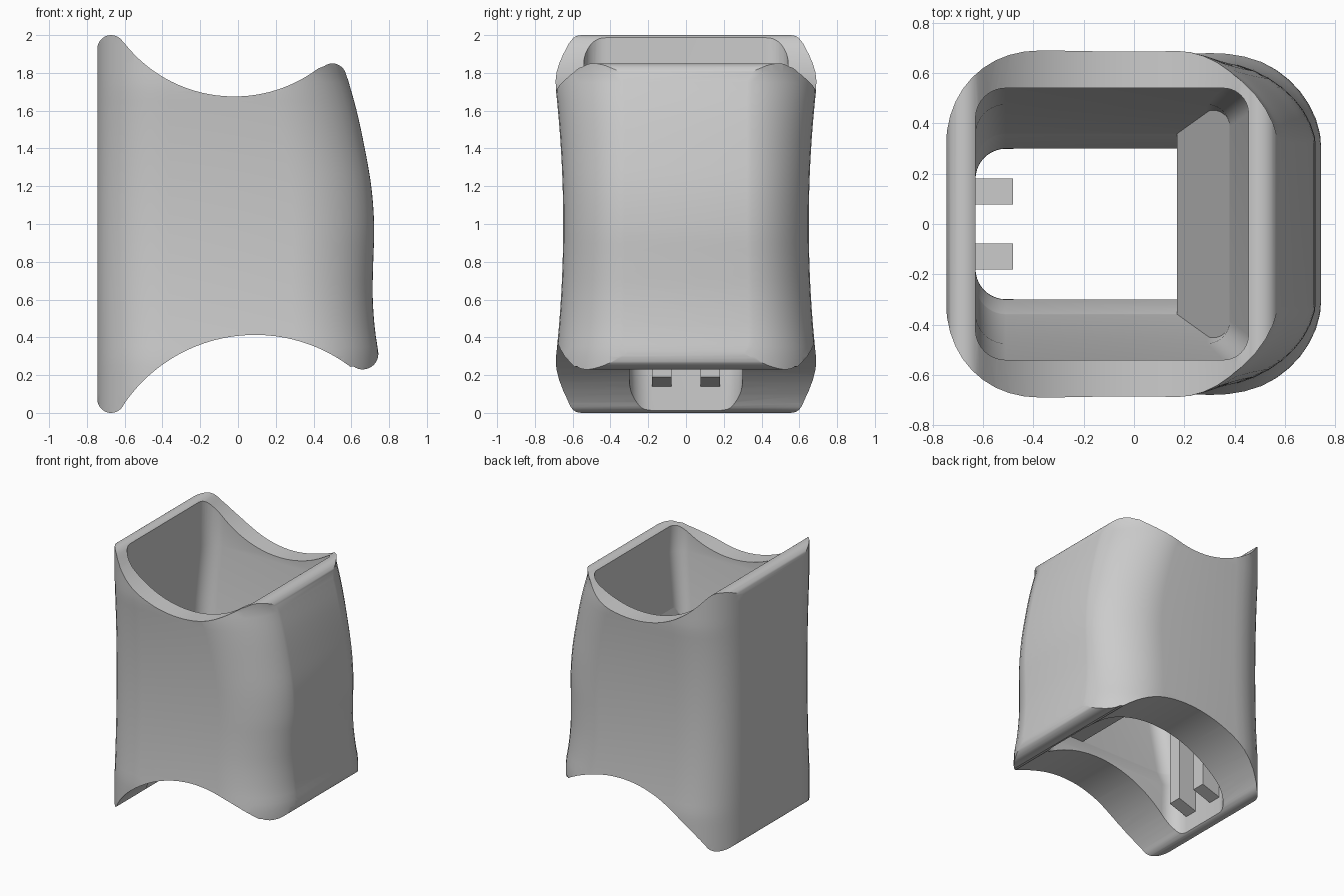
import bpy, bmesh, math

if "Cube" in bpy.data.objects:
    bpy.data.objects.remove(bpy.data.objects["Cube"])

grey = bpy.data.materials.new("plain grey")
grey.diffuse_color = (0.6, 0.6, 0.6, 1)
grey.use_nodes = True
grey.node_tree.nodes["Principled BSDF"].inputs["Base Color"].default_value = grey.diffuse_color


def make_object(name, bm):
    bmesh.ops.recalc_face_normals(bm, faces=bm.faces)
    mesh = bpy.data.meshes.new(name)
    bm.to_mesh(mesh)
    bm.free()
    mesh.materials.append(grey)
    obj = bpy.data.objects.new(name, mesh)
    bpy.context.collection.objects.link(obj)
    return obj


def loft(name, rings):
    """Closed solid through rings that share one point count."""
    bm = bmesh.new()
    rows = [[bm.verts.new(p) for p in ring] for ring in rings]
    n = len(rows[0])
    for a, b in zip(rows, rows[1:]):
        for i in range(n):
            j = (i + 1) % n
            bm.faces.new((a[i], a[j], b[j], b[i]))
    bm.faces.new(rows[0][::-1])
    bm.faces.new(rows[-1])
    return make_object(name, bm)


def section(z, x0, x1, hy, left, right, steps=10):
    """Rounded rectangle at height z; left/right are corners (rx, ry, power)."""
    pts = []
    for sx, sy, q in ((1, 1, 0), (-1, 1, 1), (-1, -1, 2), (1, -1, 3)):
        rx, ry, power = right if sx > 0 else left
        cx = x1 - rx if sx > 0 else x0 + rx
        for k in range(steps + 1):
            a = math.pi / 2 * (q + k / steps)
            c, s = abs(math.cos(a)), abs(math.sin(a))
            pts.append((cx + sx * rx * c ** (2 / power),
                        sy * (hy - ry + ry * s ** (2 / power)), z))
    return pts


def arc(cx, cz, r, a0, a1, n=14):
    out = []
    for i in range(n + 1):
        a = math.radians(a0 + (a1 - a0) * i / n)
        out.append((cx + r * math.cos(a), cz + r * math.sin(a)))
    return out


# Curved right-hand wall as (z, x), interpolated smoothly
WALL = [(.327, .742), (.45, .724), (.62, .713), (.8, .716), (.98, .721),
        (1.18, .708), (1.38, .675), (1.6, .628), (1.796, .573)]


def wall_x(z):
    z = min(max(z, WALL[0][0]), WALL[-1][0])
    i = max(k for k in range(len(WALL) - 1) if WALL[k][0] <= z)
    slope = []
    for k in (i, i + 1):
        a, b = WALL[max(k - 1, 0)], WALL[min(k + 1, len(WALL) - 1)]
        slope.append((b[1] - a[1]) / (b[0] - a[0]))
    (z0, x0), (z1, x1) = WALL[i], WALL[i + 1]
    h = z1 - z0
    t = (z - z0) / h
    return ((2*t**3 - 3*t**2 + 1) * x0 + (t**3 - 2*t**2 + t) * h * slope[0]
            + (3*t**2 - 2*t**3) * x1 + (t**3 - t**2) * h * slope[1])


# Outer sleeve: waisted loft, right corners slacker towards the top
rings = []
for i in range(45):
    z = -0.1 + 2.2 * i / 44
    hy = min(0.69, 0.65 + 0.04 * ((z - 1) / 0.72) ** 2)
    t = min(max((z - 0.3) / 1.5, 0), 1)
    rings.append(section(z, -0.748, wall_x(z) + 0.003, hy,
                         (0.38, hy - 0.3, 2.15),
                         (0.43, hy - 0.3, 1.95 - 0.2 * t)))
sleeve = loft("sleeve", rings)

# Side profile with saddle-shaped ends and rounded lips
outline = arc(-.672, .073, .073, 180, 325)
outline += arc(.09, -.427, .84, 145, 53, 28)
outline += arc(.66, .313, .083, 233, 370)
outline += [(wall_x(z), z) for z in [.36 + 1.4 * i / 28 for i in range(29)]]
outline += arc(.5, 1.777, .073, 15, 127)
outline += arc(-.02, 2.415, .74, 307, 218, 28)
outline += arc(-.672, 1.927, .073, 38, 180)
trim = loft("trim_profile", [[(x, y, z) for x, z in outline] for y in (-1, 1)])

# Tapering cavity: z, right wall x, half width, right corner radius
CAVITY = [(-.1, .60, .298, .12), (.415, .60, .30, .12), (.53, .60, .357, .08),
          (.54, .36, .36, .08), (.98, .37, .452, .08), (1.25, .38, .475, .09),
          (1.63, .455, .54, .1), (2.1, .455, .54, .1)]
cavity = loft("cavity", [section(z, -.63, x, hy, (.12, .12, 2), (r, r, 2))
                         for z, x, hy, r in CAVITY])

for cutter, op in ((trim, 'INTERSECT'), (cavity, 'DIFFERENCE')):
    mod = sleeve.modifiers.new(op, 'BOOLEAN')
    mod.operation, mod.object, mod.solver = op, cutter, 'EXACT'
    bpy.context.view_layer.objects.active = sleeve
    bpy.ops.object.modifier_apply(modifier=mod.name)
    bpy.data.objects.remove(cutter)

bpy.ops.object.select_all(action='DESELECT')
sleeve.select_set(True)
bpy.ops.object.shade_smooth_by_angle(angle=math.radians(32))

# Steep ramp on the inner right wall, its ends buried in the side walls
ramp = [(.17, .53), (.50, .53), (.50, 1.29), (.392, 1.29)]
loft("inner_ramp", [[(x, y, z) for x, z in ramp] for y in (-.55, .55)])

# Two vertical ribs on the inner left wall, with slanted lower ends
for side, name in ((-1, "front_rib"), (1, "back_rib")):
    ys = (side * 0.077, side * 0.18)
    shape = [(-.66, .13), (-.48, .19), (-.48, 1.0), (-.66, 1.0)]
    loft(name, [[(x, y, z) for x, z in shape] for y in ys])
